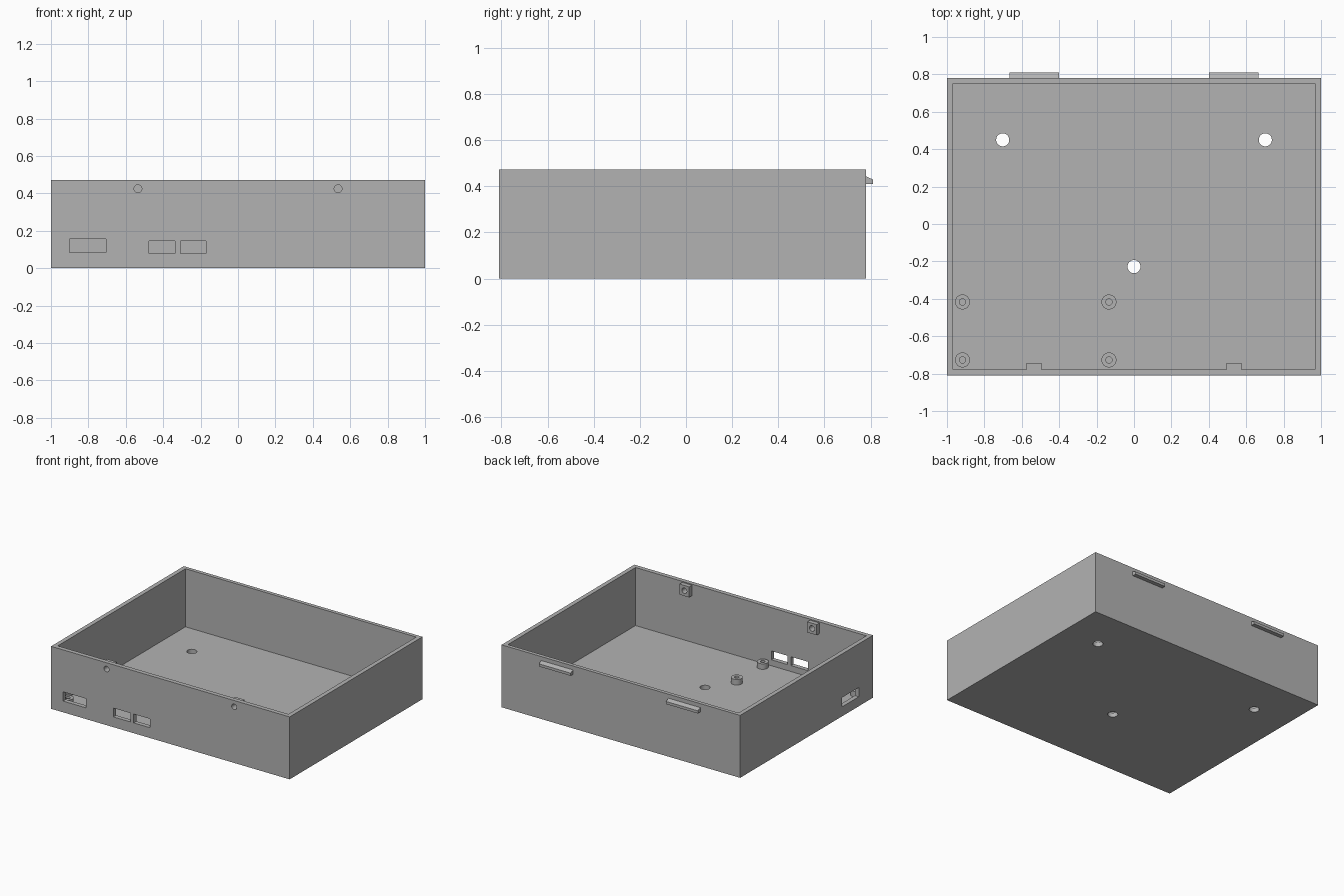
import bpy
import math

if "Cube" in bpy.data.objects:
    bpy.data.objects.remove(bpy.data.objects["Cube"])

grey = bpy.data.materials.new("matte_grey")
grey.use_nodes = True
GREY = (0.45, 0.45, 0.45, 1)
grey.diffuse_color = GREY
grey.node_tree.nodes["Principled BSDF"].inputs["Base Color"].default_value = GREY

FRONT, BACK, SIDE, TOP, WALL = -0.81, 0.78, 1.0, 0.473, 0.033


def mesh_object(name, verts, faces):
    mesh = bpy.data.meshes.new(name)
    mesh.from_pydata(verts, [], faces)
    obj = bpy.data.objects.new(name, mesh)
    bpy.context.collection.objects.link(obj)
    mesh.materials.append(grey)
    return obj


def prism_x(name, x0, x1, profile):
    """Extrude a counter-clockwise (y, z) profile along x."""
    n = len(profile)
    verts = [(x, y, z) for x in (x0, x1) for y, z in profile]
    faces = [tuple(reversed(range(n))), tuple(range(n, 2 * n))]
    faces += [(i, (i + 1) % n, n + (i + 1) % n, n + i) for i in range(n)]
    return mesh_object(name, verts, faces)


def box(name, x0, x1, y0, y1, z0, z1):
    return prism_x(name, x0, x1, [(y0, z0), (y1, z0), (y1, z1), (y0, z1)])


def cylinder(name, centre, radius, depth, along_y=False):
    rot = (math.pi / 2, 0, 0) if along_y else (0, 0, 0)
    bpy.ops.mesh.primitive_cylinder_add(vertices=32, radius=radius, depth=depth,
                                        location=centre, rotation=rot)
    obj = bpy.context.object
    obj.name = name
    obj.data.materials.append(grey)
    return obj


def select_only(obj):
    bpy.ops.object.select_all(action='DESELECT')
    obj.select_set(True)
    bpy.context.view_layer.objects.active = obj


def cut(target, cutter):
    """Subtract the cutter from the target, then discard it."""
    select_only(target)
    mod = target.modifiers.new("cut", 'BOOLEAN')
    mod.operation = 'DIFFERENCE'
    mod.solver = 'EXACT'
    mod.object = cutter
    bpy.ops.object.modifier_apply(modifier=mod.name)
    bpy.data.objects.remove(cutter)


def smooth(obj):
    select_only(obj)
    bpy.ops.object.shade_smooth_by_angle(angle=math.radians(30))


# Open tray
tray = box("tray", -SIDE, SIDE, FRONT, BACK, 0, TOP)
cut(tray, box("cavity", -SIDE + WALL, SIDE - WALL, FRONT + WALL, BACK - WALL + 0.005,
              WALL, TOP + 0.2))

# Connector ports through the front wall
for x0, x1, z0, z1 in ((-0.90, -0.705, 0.085, 0.155),
                       (-0.477, -0.336, 0.078, 0.145),
                       (-0.307, -0.171, 0.078, 0.145)):
    cut(tray, box("port", x0, x1, FRONT - 0.05, FRONT + WALL + 0.01, z0, z1))

# Slot through the right wall
cut(tray, box("slot", -SIDE - 0.05, -SIDE + WALL + 0.01, -0.64, -0.44, 0.072, 0.142))

# Floor holes
for x, y in ((-0.702, 0.45), (0.702, 0.45), (0, -0.228)):
    cut(tray, cylinder("floor_hole", (x, y, 0), 0.035, 0.2))

# Screw lugs inside the front wall, drilled together with the wall
for side, x in (("right", -0.535), ("left", 0.535)):
    lug = box("screw_lug_" + side, x - 0.04, x + 0.04,
              FRONT + WALL, FRONT + WALL + 0.033, 0.385, 0.465)
    for part in (tray, lug):
        cut(part, cylinder("screw_hole", (x, FRONT, 0.425), 0.021, 0.25, True))
    smooth(lug)
smooth(tray)

# Wedge clips on the back wall
for side, x in (("right", -0.533), ("left", 0.533)):
    prism_x("clip_" + side, x - 0.133, x + 0.133,
            [(BACK, 0.41), (BACK + 0.03, 0.41), (BACK + 0.03, 0.43), (BACK, 0.443)])

# Board standoffs with blind holes
HEIGHT = 0.042
for x in (-0.917, -0.134):
    for y in (-0.727, -0.417):
        post = cylinder("standoff", (x, y, WALL + HEIGHT / 2), 0.04, HEIGHT)
        cut(post, cylinder("pilot_hole", (x, y, WALL + HEIGHT / 2), 0.017, 0.2))
        smooth(post)
